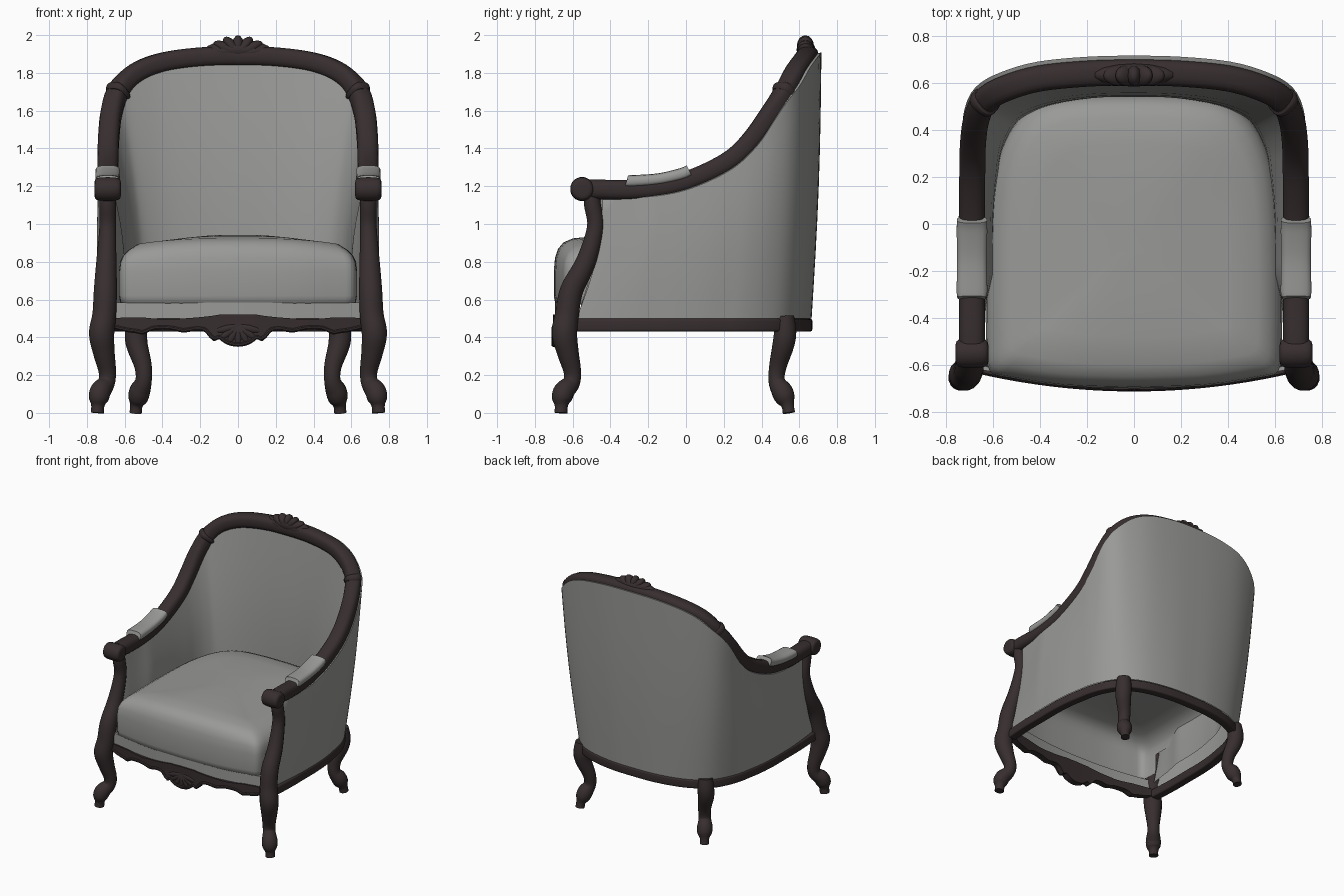
import bpy, bmesh, math
from mathutils import Vector

if "Cube" in bpy.data.objects:
    bpy.data.objects.remove(bpy.data.objects["Cube"])


def material(name, col):
    m = bpy.data.materials.new(name)
    m.diffuse_color = (*col, 1)
    m.use_nodes = True
    m.node_tree.nodes["Principled BSDF"].inputs["Base Color"].default_value = m.diffuse_color
    return m


WOOD = material("dark wood", (0.038, 0.027, 0.028))
FABRIC = material("grey fabric", (0.32, 0.32, 0.31))


def smooth_path(pts, sub=5):
    """Catmull-Rom through tuples of any length."""
    out = []
    for i in range(len(pts) - 1):
        p0, p1, p2 = pts[max(i - 1, 0)], pts[i], pts[i + 1]
        p3 = pts[min(i + 2, len(pts) - 1)]
        for k in range(sub):
            t = k / sub
            out.append(tuple(0.5 * (2 * b + (c - a) * t + (2 * a - 5 * b + 4 * c - d) * t * t
                                    + (3 * b - a - 3 * c + d) * t ** 3)
                             for a, b, c, d in zip(p0, p1, p2, p3)))
    return out + [tuple(pts[-1])]


def both_sides(half):
    """Half path that ends on x = 0 -> full symmetric path."""
    return list(half) + [(-p[0], *p[1:]) for p in reversed(half[:-1])]


def loft(name, rings, mat, closed=True, caps=True, angle=40, keep=None):
    """Skin a list of rings; keep(centre) can leave faces out."""
    bm = bmesh.new()
    rows = [[bm.verts.new(p) for p in r] for r in rings]
    n = len(rows[0])
    for a, b in zip(rows, rows[1:]):
        for j in range(n if closed else n - 1):
            k = (j + 1) % n
            bm.faces.new((a[j], a[k], b[k], b[j]))
    if caps:
        bm.faces.new(rows[0])
        bm.faces.new(rows[-1])
    bmesh.ops.recalc_face_normals(bm, faces=bm.faces)
    if keep:
        gone = [f for f in bm.faces if not keep(f.calc_center_median())]
        bmesh.ops.delete(bm, geom=gone, context='FACES')
    me = bpy.data.meshes.new(name)
    bm.to_mesh(me)
    bm.free()
    me.materials.append(mat)
    ob = bpy.data.objects.new(name, me)
    bpy.context.collection.objects.link(ob)
    finish(ob, angle)
    return ob


def finish(ob, angle=40):
    bpy.ops.object.select_all(action='DESELECT')
    ob.select_set(True)
    bpy.context.view_layer.objects.active = ob
    bpy.ops.object.shade_smooth_by_angle(angle=math.radians(angle))


def sweep(name, pts, mat, ref=(0, 0, 1), aspect=1.0, expo=2.0, n=16, sub=5):
    """Sweep a superellipse of radius pts[3] along a smoothed path."""
    path, ref, rings = smooth_path(pts, sub), Vector(ref), []
    for i, p in enumerate(path):
        a, b = path[max(i - 1, 0)], path[min(i + 1, len(path) - 1)]
        tan = (Vector(b[:3]) - Vector(a[:3])).normalized()
        side = tan.cross(ref).normalized()
        up = side.cross(tan)
        ring = []
        for k in range(n):
            t = 2 * math.pi * (k + 0.5) / n
            c, s = math.cos(t), math.sin(t)
            c = math.copysign(abs(c) ** (2 / expo), c)
            s = math.copysign(abs(s) ** (2 / expo), s)
            ring.append(Vector(p[:3]) + side * c * p[3] + up * s * p[3] * aspect)
        rings.append(ring)
    return loft(name, rings, mat)


def blob(name, loc, scale, mat, rot=0):
    bpy.ops.mesh.primitive_uv_sphere_add(segments=14, ring_count=8, location=loc, rotation=(0, rot, 0))
    ob = bpy.context.object
    ob.name, ob.scale = name, scale
    ob.data.materials.append(mat)
    finish(ob, 60)


# Half paths of the top rail and the seat frame, paired point by point
RAIL = [(.69, -.46, 1.183), (.69, -.3, 1.18), (.69, -.15, 1.192), (.69, -.02, 1.22), (.69, .12, 1.275),
        (.688, .25, 1.35), (.685, .35, 1.45), (.67, .45, 1.59), (.63, .53, 1.71), (.54, .58, 1.80),
        (.4, .62, 1.855), (.2, .64, 1.883), (0, .645, 1.888)]
BASE = [(.69, -.58), (.7, -.38), (.7, -.2), (.7, -.06), (.69, .08), (.67, .2), (.65, .3), (.61, .4),
        (.55, .49), (.46, .555), (.34, .6), (.17, .63), (0, .635)]

# Continuous arm and back rail, and the curved seat frame
sweep("top_rail", both_sides([(.69, -.57, 1.185, .052)] + [(*p, .056) for p in RAIL]), WOOD,
      aspect=.94, expo=2.8)
sweep("seat_frame", both_sides([(x, y, .465, .034) for x, y in BASE]), WOOD, expo=7)

# Upholstered shell: outer skin up to the rail, inner skin back down to the cushion
top = smooth_path(both_sides(RAIL), 4)
bot = smooth_path(both_sides([(x, y, .5) for x, y in BASE]), 4)


def normals(path):
    out = []
    for i in range(len(path)):
        a, b = path[max(i - 1, 0)], path[min(i + 1, len(path) - 1)]
        out.append(Vector((b[1] - a[1], a[0] - b[0], 0)).normalized())
    return out


nt, nb = normals(top), normals(bot)


def shell_row(t, off_bot, off_top, bulge):
    row = []
    for i, (p, q, m, n) in enumerate(zip(bot, top, nb, nt)):
        e = min(i, len(bot) - 1 - i)
        w = .3 + .7 * min(e / 7, 1)            # both skins close up behind the front posts
        lo = Vector(p) + m * off_bot * w
        hi = Vector(q) + n * off_top * w
        if off_top > 0:                        # outer skin: under the arms, proud of the crest
            back = min(1, max(0, (q[2] - 1.5) / .35))
            hi += n * .022 * back
            hi += Vector((0, .02, -.04)) * (1 - back) + Vector((0, 0, .02)) * back
        s = math.sin(math.pi * t)
        v = lo.lerp(hi, t) + n * bulge * w * s
        v.y += .035 * s * max(0, 1 - e / 6)    # front edge follows the bowed post
        row.append(v)
    return row


steps = [i / 8 for i in range(9)]
shell = [shell_row(t, .03, .05, .012) for t in steps]
shell += [shell_row(t, -.085, -.03, -.035) for t in reversed([.07] + steps[1:])]
loft("upholstered_shell", shell, FABRIC, closed=False, caps=False)

# Seat cushion: crowned top and full front, open underneath and along the hidden sides
outline = [(0, -.70), (.3, -.69), (.53, -.655), (.615, -.625), (.63, -.5), (.63, -.2), (.62, .05),
           (.588, .26), (.5, .44), (.34, .535), (0, .555)]
outline += [(-x, y) for x, y in reversed(outline[1:-1])]
outline = smooth_path(outline + [outline[0]], 3)[:-1]


def ring(s, z, crown=0):
    return [(x * s, -.07 + (y + .07) * s, z - crown * (abs(x) / .63) ** 3) for x, y in outline]


loft("seat_cushion", [ring(.97, .575), ring(.99, .585), ring(1, .62), ring(1, .75),
                      ring(.99, .82, .02), ring(.965, .868, .035), ring(.92, .902, .04), ring(.84, .924, .03),
                      ring(.65, .936, .03), ring(.35, .942, .01), ring(.1, .943)], FABRIC, angle=60,
     keep=lambda c: c.z > .77 or (c.y < -.5 and c.z > .576))


# Front apron: columns between a top line and a scalloped bottom line
def bow(x):
    return -.705 + .075 * (x / .66) ** 2


apron = both_sides([(.67, .5, .45), (.6, .505, .43), (.53, .505, .42), (.5, .505, .415), (.45, .5, .437),
                    (.36, .495, .44), (.29, .5, .425), (.22, .505, .435), (.17, .51, .425), (.13, .515, .38),
                    (.1, .52, .39), (.06, .52, .362), (0, .522, .35)])
apron = smooth_path(apron, 3)
loft("front_apron", [[(x, bow(x), b), (x, bow(x), t), (x, bow(x) + .05, t), (x, bow(x) + .05, b)]
                     for x, t, b in apron], WOOD)
sweep("apron_bead", [(x, bow(x) + .002, b + .012, .011) for x, t, b in apron[::2]], WOOD, n=8, sub=2)
loft("front_fabric_band", [[(x, bow(x) + .012, .5), (x, bow(x) + .012, .585), (x, bow(x) + .03, .585),
                            (x, bow(x) + .03, .5)] for x in [.66 * i / 12 for i in range(-12, 13)]], FABRIC)

# Carved shells on the apron and on the crest of the back
blob("crest_base", (0, .635, 1.922), (.18, .05, .052), WOOD)
for k in range(-3, 4):
    a = math.radians(25 * k)
    ex, ez = .12 * math.sin(a), -.1 * math.cos(a)
    blob("apron_carving", (ex / 2, -.698, .46 + ez / 2), (.02, .014, math.hypot(ex, ez) / 2 + .005),
         WOOD, math.atan2(ex, ez))
    ex, ez = .155 * math.sin(a), .087 * math.cos(a)
    blob("crest_carving", (ex * .5, .632, 1.9 + ez * .5), (.032, .045, math.hypot(ex, ez) / 2 + .012),
         WOOD, math.atan2(ex, ez))

for s, side in ((1, "right"), (-1, "left")):
    def m(pts):
        return [(s * p[0], *p[1:]) for p in pts]
    # Front post running down into the cabriole leg
    sweep("front_leg_" + side, m([
        (.69, -.5, 1.17, .042), (.69, -.495, 1.1, .045), (.69, -.48, .98, .045), (.697, -.53, .8, .054),
        (.702, -.605, .65, .062), (.708, -.63, .52, .064), (.722, -.643, .42, .068), (.71, -.625, .32, .058),
        (.692, -.602, .22, .047), (.697, -.607, .16, .046), (.728, -.645, .115, .056), (.738, -.658, .075, .053),
        (.742, -.66, .04, .036), (.745, -.662, 0, .035)]), WOOD, ref=(0, 1, 0))
    # Back cabriole leg
    sweep("back_leg_" + side, m([
        (.535, .52, .51, .053), (.54, .525, .43, .06), (.535, .515, .36, .058), (.503, .487, .25, .047),
        (.5, .48, .17, .044), (.52, .508, .115, .056), (.53, .526, .075, .052), (.538, .538, .04, .034),
        (.542, .545, 0, .033)]), WOOD, ref=(0, 1, 0))
    # Rolled arm end with a small boss on each side
    sweep("arm_scroll_" + side, [(s * .69 + d, -.55, 1.185, r) for d, r in
                                 ((-.07, .035), (-.058, .058), (0, .064), (.058, .058), (.07, .035))], WOOD, sub=3)
    # Padded arm rest with flared ends
    sweep("arm_pad_" + side, m([
        (.69, -.315, 1.228, .06), (.69, -.29, 1.226, .066), (.69, -.15, 1.236, .064),
        (.69, -.03, 1.262, .066), (.69, .018, 1.282, .064)]), FABRIC, aspect=.5, expo=3)
    # Thin collar where the back rail meets the arm rail
    sweep("rail_collar_" + side, m([
        (.642, .513, 1.685, .056), (.637, .519, 1.695, .063), (.63, .527, 1.706, .063), (.624, .532, 1.714, .056)]),
        WOOD, expo=2.8, sub=3)
